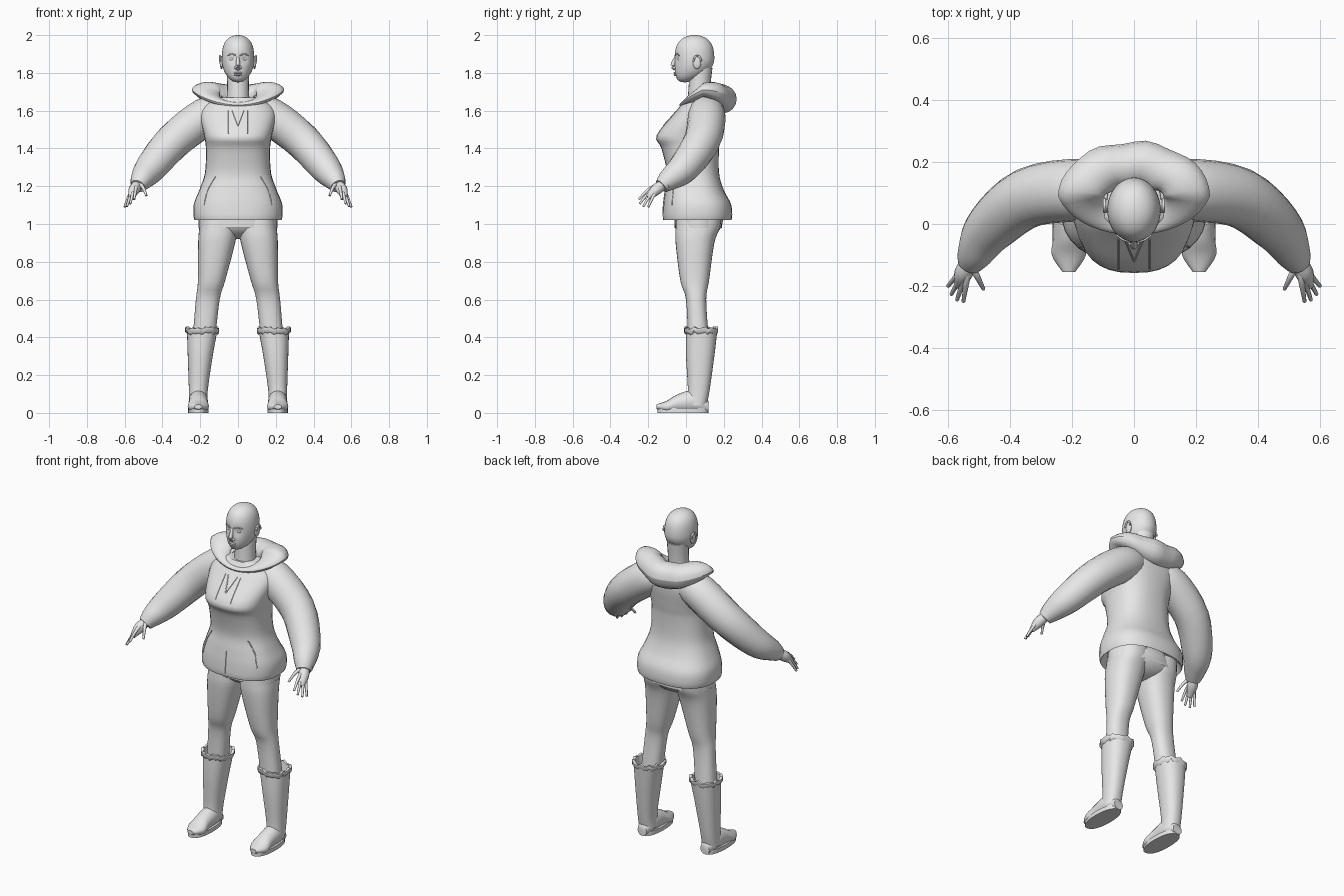
import bpy, bmesh, math
from mathutils import Vector
from mathutils.bvhtree import BVHTree

if "Cube" in bpy.data.objects:
    bpy.data.objects.remove(bpy.data.objects["Cube"])

GREY = (.8, .8, .8, 1)
THIN = .003
mat = bpy.data.materials.new("light grey")
mat.use_nodes = True
mat.diffuse_color = GREY
mat.node_tree.nodes["Principled BSDF"].inputs["Base Color"].default_value = GREY


def finish(name, bm, mirror=False):
    """Turn a bmesh into a smooth, optionally mirrored object."""
    bmesh.ops.recalc_face_normals(bm, faces=bm.faces)
    mesh = bpy.data.meshes.new(name)
    bm.to_mesh(mesh)
    bm.free()
    mesh.materials.append(mat)
    obj = bpy.data.objects.new(name, mesh)
    bpy.context.collection.objects.link(obj)
    if mirror:
        modifier = obj.modifiers.new("Mirror", 'MIRROR')
        modifier.use_mirror_merge = False
    bpy.ops.object.select_all(action='DESELECT')
    obj.select_set(True)
    bpy.context.view_layer.objects.active = obj
    bpy.ops.object.shade_smooth_by_angle(angle=math.radians(50))


def spline(rows, steps=4):
    """Smooth curve through rows of any length."""
    rows = [Vector(row) for row in rows]
    result = []
    for i in range(len(rows) - 1):
        a, b = rows[i], rows[i + 1]
        before, after = rows[max(i - 1, 0)], rows[min(i + 2, len(rows) - 1)]
        for step in range(steps):
            t = step / steps
            start, end = (b - before) / 2, (after - a) / 2
            bend = (b - a) * 3 - start * 2 - end
            twist = (a - b) * 2 + start + end
            result.append(a + start * t + bend * t * t + twist * t * t * t)
    return result + [rows[-1]]


def skin(rings, caps=True):
    """Bridge a list of point rings with quads."""
    bm = bmesh.new()
    loops = [[bm.verts.new(point) for point in ring] for ring in rings]
    for lower, upper in zip(loops, loops[1:]):
        for i in range(len(lower)):
            bm.faces.new((lower[i - 1], lower[i], upper[i], upper[i - 1]))
    if caps:
        bm.faces.new(loops[0])
        bm.faces.new(loops[-1])
    return bm


def circle(sides, power=2):
    """Unit circle, squarer for a higher power."""
    for i in range(sides):
        angle = math.tau * i / sides
        c, s = math.cos(angle), math.sin(angle)
        yield (math.copysign(abs(c) ** (2 / power), c),
               math.copysign(abs(s) ** (2 / power), s))


def level(z, middle, half_width, front, back, power=2.3):
    """Horizontal ring from its height, middle x, half width, front and back."""
    centre, depth = (front + back) / 2, (back - front) / 2
    return [Vector((middle + half_width * c, centre + depth * s, z))
            for c, s in circle(32, power)]


def tube(name, rows, mirror=False, sides=12):
    """Round limb through rows of x, y, z and radius."""
    rows = spline(rows)
    points = [row.to_3d() for row in rows]
    rings = []
    for i, point in enumerate(points):
        along = points[min(i + 1, len(points) - 1)] - points[max(i - 1, 0)]
        turn = along.to_track_quat('Z', 'Y')
        rings.append([point + turn @ Vector((c, s, 0)) * rows[i][3]
                      for c, s in circle(sides)])
    finish(name, skin(rings), mirror)


def ball(name, centre, size, mirror=False, shape=None):
    """Ellipsoid, its unit sphere first reshaped by an optional rule."""
    bm = bmesh.new()
    bmesh.ops.create_uvsphere(bm, u_segments=40, v_segments=28, radius=1)
    for vert in bm.verts:
        if shape:
            shape(vert.co)
        vert.co = Vector(c + v * s for c, v, s in zip(centre, vert.co, size))
    finish(name, bm, mirror)


# Sweatshirt body, turned in at the hem
body = [(1.08, 0, .2, -.08, .2), (1.02, 0, .23, -.12, .24), (1.1, 0, .235, -.12, .24),
        (1.18, 0, .205, -.11, .2), (1.27, 0, .175, -.1, .175), (1.4, 0, .17, -.13, .175),
        (1.47, 0, .18, -.155, .185), (1.6, 0, .2, -.05, .2), (1.67, 0, .12, 0, .17)]
shirt = skin([level(*row, 2.5) for row in spline(body)])
surface = BVHTree.FromBMesh(shirt)
finish("sweatshirt_body", shirt)


# Pocket edges, draw cords and seams laid on the chest
def cord(name, path, mirror=True):
    rows = []
    for x, z in spline(path):
        hit = surface.ray_cast(Vector((x, -1, z)), Vector((0, 1, 0)))[0]
        rows.append((*hit, THIN))
    tube(name, rows, mirror, 6)


cord("pocket_edge", [(.12, 1.25), (.16, 1.18), (.18, 1.1)])
cord("draw_cord", [(.05, 1.6), (.05, 1.48)])
cord("neck_placket", [(.03, 1.6), (0, 1.52)])
cord("centre_seam", [(0, 1.17), (0, 1.04)], False)

# Hood: a flat roll round the neck that droops at the back and thins to the front
hood = []
for outward, upward in circle(16):
    ring = []
    for c, s in circle(40):
        rear, front = max(s, 0), max(-s, 0)
        reach = (.075 - .05 * front) * outward
        height = .035 + .04 * rear - .02 * front
        crease = .006 * math.sin(9 * c) * rear
        ring.append(((.17 - .02 * front + reach) * c, .09 + (.1 + reach) * s + crease,
                     1.71 - .05 * rear ** 2 - .08 * front + height * upward))
    hood.append(ring)
finish("hood", skin(hood + hood[:1], False))
arc = [math.pi * i / 6 for i in range(7)]
tube("hood_fold", [(.19 * math.cos(a), .13 + .11 * math.sin(a),
                    1.72 - .06 * math.sin(a), .02) for a in arc])

# Sleeves and cuffs
tube("sleeve", [(.07, .1, 1.6, .08), (.17, .11, 1.57, .1), (.34, .085, 1.44, .097),
                (.46, -.01, 1.3, .083), (.51, -.09, 1.235, .06), (.53, -.13, 1.2, .04)],
     True, 20)
tube("cuff", [(.51, -.09, 1.23, .05), (.53, -.12, 1.21, .045)], True, 16)

# Hands
wrist = Vector((.53, -.12, 1.21))
tube("palm", [(*wrist, .026), (.55, -.16, 1.18, .03), (.565, -.2, 1.14, .014)], True)


def finger(name, tip):
    rows = []
    for i in range(5):
        t = i / 4
        point = wrist.lerp(tip, t)
        point.z += .02 * math.sin(math.pi * t)
        rows.append((*point, .014 - .008 * t))
    tube(name, rows, True, 8)


index_tip, little_tip = Vector((.55, -.25, 1.13)), Vector((.6, -.2, 1.09))
for i, label in enumerate(("index", "middle", "ring", "little")):
    tip = index_tip.lerp(little_tip, i / 3)
    finger(label + "_finger", wrist.lerp(tip, 1 + .12 * math.sin(math.pi * i / 3)))
finger("thumb", Vector((.485, -.21, 1.15)))


# Head: a full crown, the jaw pulled forward and the eye sockets pressed in
def head_shape(co):
    socket = math.exp(-30 * ((abs(co.x) - .37) ** 2 + co.z ** 2))
    if co.y < 0:
        co.y += .1 * socket
    if co.z > 0:
        fuller = 1 + co.z ** 2 / 4
        co.x *= fuller
        co.y *= fuller
    else:
        co.y -= co.z ** 2 / 2


ball("head", (0, .045, 1.875), (.086, .105, .125), shape=head_shape)
tube("neck", [(0, .07, 1.57, .07), (0, .07, 1.7, .058), (0, .08, 1.83, .06)], sides=20)

# Face
tube("nose", [(0, -.052, 1.89, .006), (0, -.07, 1.84, .012), (0, -.055, 1.82, .01)])
ball("nostril", (.01, -.06, 1.827), (.01, .01, .008), True)
ball("eye", (.032, -.034, 1.873), (.015, .012, .01), True)
tube("brow", [(.01, -.058, 1.892, THIN), (.033, -.052, 1.9, THIN),
              (.056, -.035, 1.892, THIN)], True)
for label, z in (("upper_lip", 1.8), ("lower_lip", 1.79)):
    ball(label, (0, -.054, z), (.022, .011, .006))

# Ears, each with a curled rim
ball("ear", (.087, .058, 1.855), (.01, .022, .034), True)
tube("ear_rim", [(.095, .06 + .02 * math.cos(a), 1.86 + .03 * math.sin(a), .005)
                 for a in arc], True)

# Trousers
ball("pelvis", (0, .07, 1.02), (.2, .125, .1))
finish("waistband", skin([level(z, 0, .21, -.06, .19) for z in (.98, 1.04)], False))
leg = [(1.05, .1, .1, -.05, .19), (.98, .105, .1, -.055, .18), (.9, .113, .098, -.055, .15),
       (.7, .14, .072, -.03, .122), (.6, .16, .063, 0, .107), (.4, .18, .06, .01, .12)]
finish("trouser_leg", skin([level(*row) for row in spline(leg)]), True)

# Boots: shaft, uneven turned rim, foot and sole
shaft = [(.04, .21, .05, 0, .11), (.12, .21, .05, .01, .125), (.3, .2, .066, 0, .15),
         (.43, .19, .08, 0, .165)]
finish("boot_shaft", skin([level(*row) for row in spline(shaft)], False), True)
rim = []
for grow, z in ((0, .42), (.01, .43), (.01, .45), (-.005, .45), (-.02, .36)):
    ring = level(z, .19, .08 + grow, -grow, .16 + grow)
    for i, point in enumerate(ring):
        point.z += .007 * math.sin(i * i)
    rim.append(ring)
finish("boot_rim", skin(rim, False), True)
foot = [(.12, .03, 0, .06), (.05, .05, 0, .12), (-.04, .05, 0, .1), (-.1, .055, 0, .065),
        (-.155, .02, .02, .045)]
finish("boot_foot", skin([[(.21 + width * c, y, (low + high + (high - low) * s) / 2)
                           for c, s in circle(16)]
                          for y, width, low, high in spline(foot)]), True)
finish("boot_sole", skin([level(z, .21, .055, -.15, .12) for z in (0, .025)]), True)
